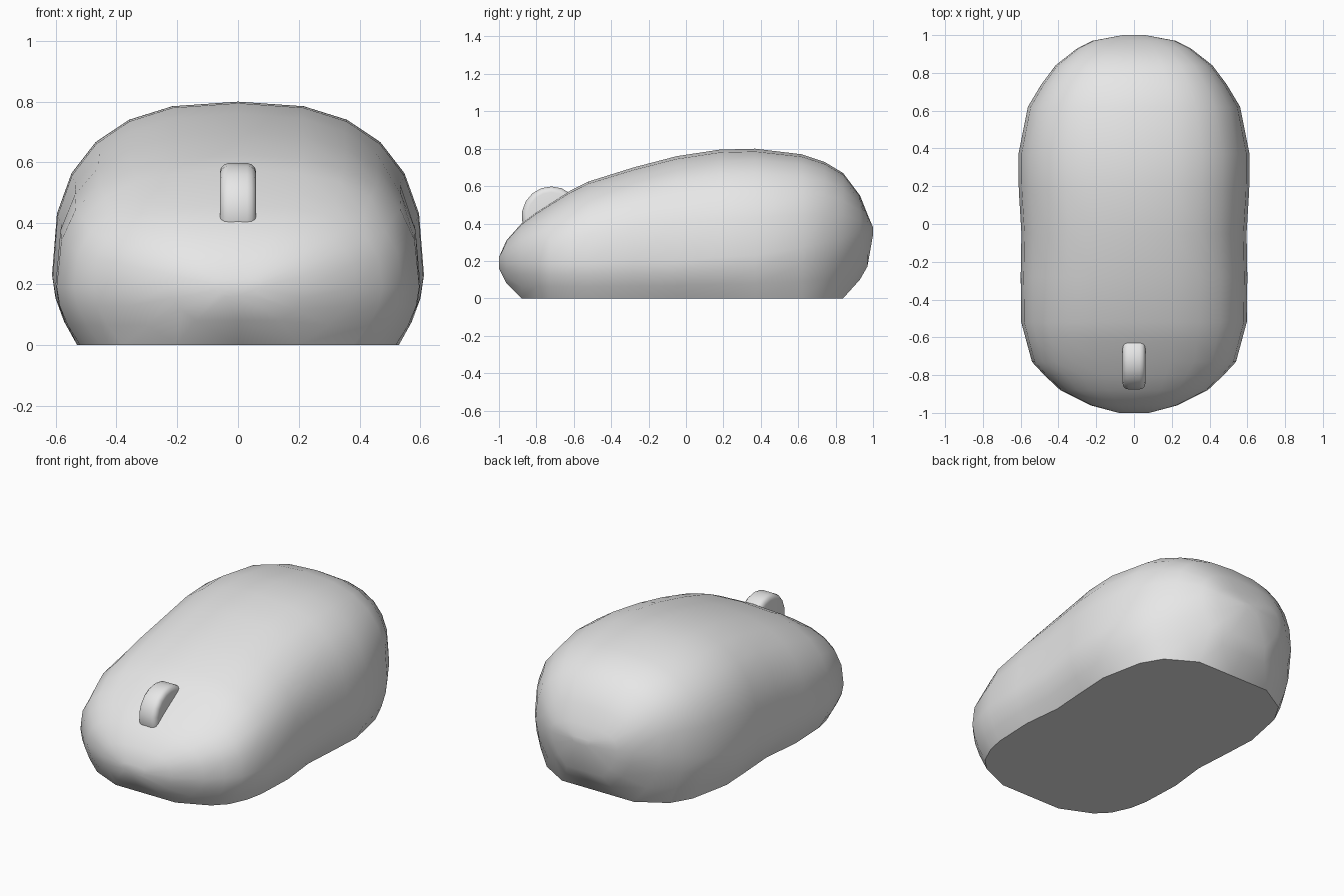
import bpy
import bmesh
import math

default_cube = bpy.data.objects.get("Cube")
if default_cube:
    bpy.data.objects.remove(default_cube, do_unlink=True)


def make_material(name, colour):
    material = bpy.data.materials.new(name)
    material.use_nodes = True
    material.diffuse_color = colour
    material.node_tree.nodes["Principled BSDF"].inputs["Base Color"].default_value = colour
    return material


def finish_object(name, bm, material, sharp_angle):
    bmesh.ops.recalc_face_normals(bm, faces=bm.faces)
    mesh = bpy.data.meshes.new(name)
    bm.to_mesh(mesh)
    bm.free()
    mesh.materials.append(material)
    obj = bpy.data.objects.new(name, mesh)
    bpy.context.collection.objects.link(obj)
    bpy.ops.object.select_all(action="DESELECT")
    obj.select_set(True)
    bpy.context.view_layer.objects.active = obj
    bpy.ops.object.shade_smooth_by_angle(angle=math.radians(sharp_angle))
    return obj


grey = make_material("light grey plastic", (0.8, 0.8, 0.8, 1.0))

# Body stations: y, half width, top, height of widest point, base height, base half width
STATIONS = [
    (-1, .08, .22, .19, .16, .04),
    (-.96, .23, .31, .19, .08, .14),
    (-.88, .39, .4, .19, 0, .2),
    (-.8, .475, .46, .19, 0, .38),
    (-.73, .54, .505, .19, 0, .45),
    (-.62, .57, .575, .19, 0, .5),
    (-.52, .597, .625, .19, 0, .52),
    (-.28, .6, .7, .2, 0, .53),
    (-.05, .596, .76, .2, 0, .505),
    (.18, .61, .795, .22, 0, .52),
    (.37, .612, .8, .23, 0, .53),
    (.62, .562, .77, .27, 0, .48),
    (.74, .49, .73, .3, 0, .41),
    (.84, .415, .67, .32, 0, .24),
    (.93, .3, .55, .35, .1, .15),
    (.97, .22, .45, .35, .17, .12),
    (1, .06, .38, .36, .34, .03),
]
SQUARENESS = 2.6
UPPER_STEPS = 6
LOWER_STEPS = 3


def section(y, width, top, middle, base, base_width):
    """Closed cross-section: curved sides below, squarish dome above."""
    half = []
    for i in range(LOWER_STEPS):
        t = 1 - i / LOWER_STEPS
        half.append((width - (width - base_width) * t ** 1.8, middle - (middle - base) * t))
    for i in range(UPPER_STEPS):
        a = math.pi / 2 * i / UPPER_STEPS
        half.append((width * math.cos(a) ** (2 / SQUARENESS),
                     middle + (top - middle) * math.sin(a) ** (2 / SQUARENESS)))
    mirrored = [(-x, z) for x, z in reversed(half)]
    return [(x, y, z) for x, z in half + [(0, top)] + mirrored + [(0, base)]]


# Body shell
bm = bmesh.new()
rings = [[bm.verts.new(p) for p in section(*s)] for s in STATIONS]
for front, back in zip(rings, rings[1:]):
    for i in range(len(front)):
        j = (i + 1) % len(front)
        bm.faces.new((front[i], front[j], back[j], back[i]))
bm.faces.new(rings[0])
bm.faces.new(rings[-1])
finish_object("mouse_body", bm, grey, 42)

# Scroll wheel, sunk into the upper front
bm = bmesh.new()
bmesh.ops.create_cone(bm, cap_ends=True, segments=18, radius1=.158, radius2=.158, depth=.12)
rims = [e for e in bm.edges if abs(e.verts[0].co.z - e.verts[1].co.z) < .01]
bmesh.ops.bevel(bm, geom=rims, offset=.03, segments=3, profile=.5, affect="EDGES")
for v in bm.verts:
    v.co = (v.co.z, v.co.x - .72, v.co.y + .44)
finish_object("scroll_wheel", bm, grey, 60)
